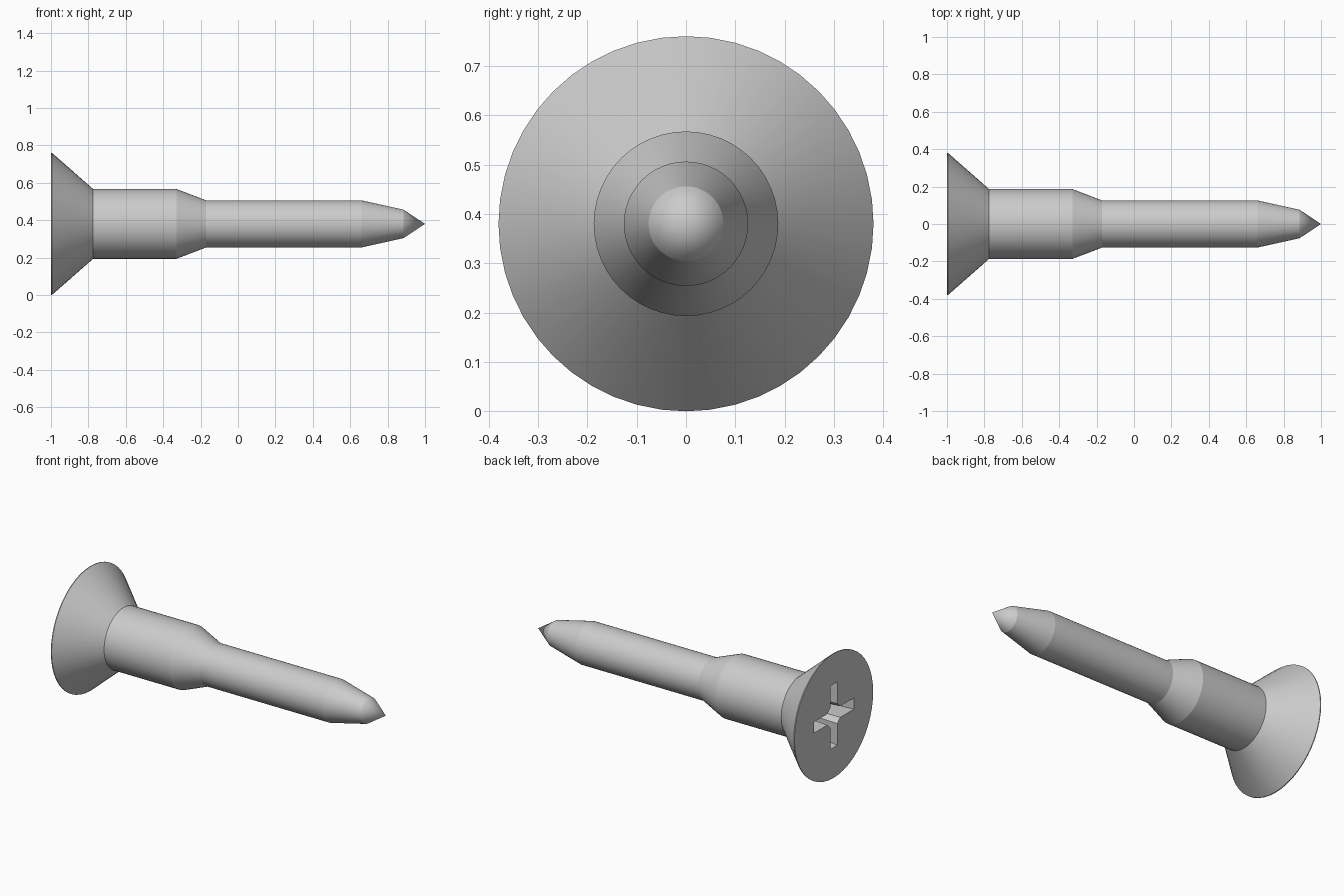
import bpy, bmesh, math

if "Cube" in bpy.data.objects:
    bpy.data.objects.remove(bpy.data.objects["Cube"])

AXIS_Z = 0.38
SEG = 48

# Screw body: (x, radius) profile revolved about the long axis
profile = [(-1, 0), (-1, 0.38), (-0.995, 0.38), (-0.775, 0.187), (-0.33, 0.187),
           (-0.17, 0.126), (0.66, 0.126), (0.885, 0.076), (1, 0)]
bm = bmesh.new()
verts = [bm.verts.new((x, 0, r)) for x, r in profile]
edges = [bm.edges.new(p) for p in zip(verts, verts[1:])]
bmesh.ops.spin(bm, geom=verts + edges, cent=(0, 0, 0), axis=(1, 0, 0),
               angle=2 * math.pi, steps=SEG, use_merge=True)
bmesh.ops.remove_doubles(bm, verts=bm.verts, dist=1e-5)
# Head face as one flat polygon
cap = [f for f in bm.faces if all(v.co.x < -0.9999 for v in f.verts)]
bmesh.ops.dissolve_faces(bm, faces=cap, use_verts=False)
bmesh.ops.recalc_face_normals(bm, faces=bm.faces)


def to_object(name, bm):
    mesh = bpy.data.meshes.new(name)
    bm.to_mesh(mesh)
    bm.free()
    obj = bpy.data.objects.new(name, mesh)
    bpy.context.collection.objects.link(obj)
    obj.location.z = AXIS_Z
    return obj


screw = to_object("screw", bm)

# Cross-shaped drive recess with chamfered inner corners
L, W, C = 0.195, 0.034, 0.062
arm = [(L, -W), (L, W), (C, W), (W, C)]
outline = []
for k in range(4):
    c, s = round(math.cos(k * math.pi / 2)), round(math.sin(k * math.pi / 2))
    outline += [(c * y - s * z, s * y + c * z) for y, z in arm]
bm = bmesh.new()
rings = [[bm.verts.new((x, y * t, z * t)) for y, z in outline]
         for x, t in ((-1.02, 1.01), (-0.82, 0.85))]
n = len(outline)
for i in range(n):
    j = (i + 1) % n
    bm.faces.new((rings[0][i], rings[0][j], rings[1][j], rings[1][i]))
bm.faces.new(rings[0])
bm.faces.new(rings[1])
bmesh.ops.recalc_face_normals(bm, faces=bm.faces)
cutter = to_object("recess_cutter", bm)
cutter.hide_render = True

# Cut the recess, then drop the cutter
bpy.context.view_layer.objects.active = screw
screw.select_set(True)
mod = screw.modifiers.new("recess", "BOOLEAN")
mod.operation = "DIFFERENCE"
mod.solver = "EXACT"
mod.object = cutter
bpy.ops.object.modifier_apply(modifier=mod.name)
bpy.data.objects.remove(cutter)
bpy.ops.object.shade_smooth_by_angle(angle=math.radians(10))
